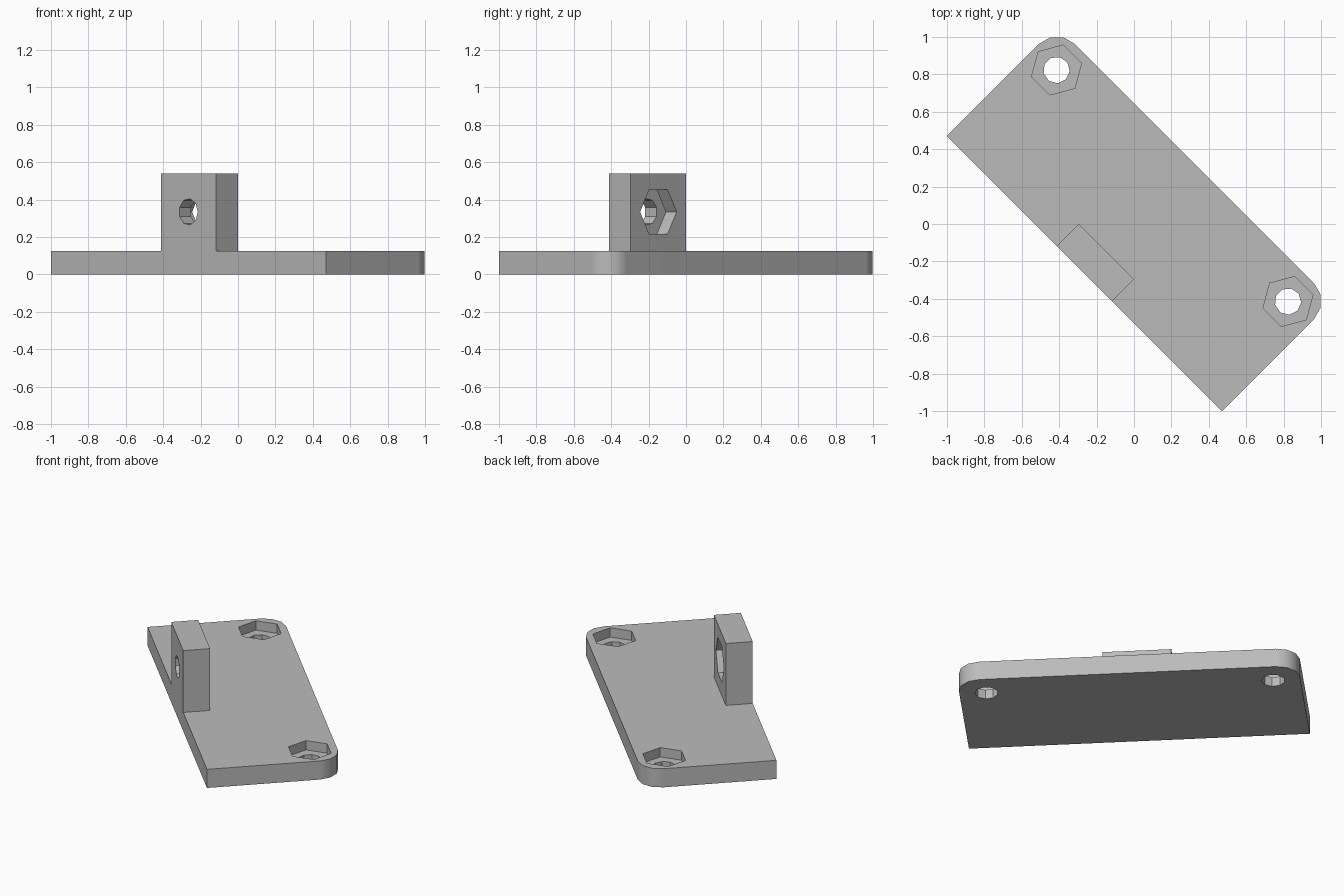
import bpy, bmesh
from math import cos, sin, pi, radians
from mathutils import Matrix, Vector

cube = bpy.data.objects.get("Cube")
if cube:
    bpy.data.objects.remove(cube, do_unlink=True)

grey = bpy.data.materials.new("plain grey")
grey.use_nodes = True
grey.diffuse_color = (0.5, 0.5, 0.5, 1)
grey.node_tree.nodes["Principled BSDF"].inputs["Base Color"].default_value = (0.5, 0.5, 0.5, 1)

HALF_LEN, FRONT, BACK = 1.04, -0.375, 0.457   # plate outline
THICK, TOP = 0.125, 0.54                      # plate and lug heights
LUG_HALF, LUG_BACK, BOLT_Z = 0.209, -0.209, 0.335


def prism(name, outline, height, matrix=Matrix()):
    """Extrude a flat outline upward, then place it with a matrix."""
    bm = bmesh.new()
    base = bm.faces.new([bm.verts.new((x, y, 0)) for x, y in outline])
    grown = bmesh.ops.extrude_face_region(bm, geom=[base])["geom"]
    bmesh.ops.translate(bm, vec=(0, 0, height),
                        verts=[v for v in grown if isinstance(v, bmesh.types.BMVert)])
    bmesh.ops.recalc_face_normals(bm, faces=bm.faces)
    bm.transform(matrix)
    mesh = bpy.data.meshes.new(name)
    bm.to_mesh(mesh)
    bm.free()
    mesh.materials.append(grey)
    obj = bpy.data.objects.new(name, mesh)
    bpy.context.collection.objects.link(obj)
    return obj


def ring(radius, sides):
    return [(radius * cos(2 * pi * i / sides), radius * sin(2 * pi * i / sides))
            for i in range(sides)]


def arc(cx, cy, radius, start, segments=3):
    return [(cx + radius * cos(radians(start + 90 * i / segments)),
             cy + radius * sin(radians(start + 90 * i / segments)))
            for i in range(segments + 1)]


def combine(target, tool, operation):
    mod = target.modifiers.new(operation.lower(), "BOOLEAN")
    mod.operation, mod.object, mod.solver = operation, tool, "EXACT"
    bpy.context.view_layer.objects.active = target
    bpy.ops.object.modifier_apply(modifier=mod.name)
    bpy.data.objects.remove(tool, do_unlink=True)


# Base plate with two rounded back corners
R = 0.135
outline = [(-HALF_LEN, FRONT), (HALF_LEN, FRONT)]
outline += arc(HALF_LEN - R, BACK - R, R, 0)
outline += arc(R - HALF_LEN, BACK - R, R, 90)
bracket = prism("mounting_bracket", outline, THICK)

# Upright lug, flush with the front edge
lug = prism("upright_lug", [(-LUG_HALF, FRONT), (LUG_HALF, FRONT),
                            (LUG_HALF, LUG_BACK), (-LUG_HALF, LUG_BACK)],
            TOP - 0.05, Matrix.Translation((0, 0, 0.05)))
combine(bracket, lug, "UNION")

# Bolt holes with hexagonal nut pockets: each place has its mouth and pocket depth
places = [(Matrix.Translation((s * 0.875, 0.289, THICK)), 0.0625) for s in (-1, 1)]
places.append((Matrix.Translation((0, LUG_BACK, BOLT_Z)) @ Matrix.Rotation(-pi / 2, 4, "X"), 0.08))
for mouth, depth in places:
    for name, shape, reach in (("nut_pocket", ring(0.138, 6), depth),
                               ("bolt_hole", ring(0.071, 9), 0.25)):
        cutter = prism(name, shape, reach + 0.05,
                       mouth @ Matrix.Translation(Vector((0, 0, -reach))))
        combine(bracket, cutter, "DIFFERENCE")

# Turn the part to its diagonal position
bracket.data.transform(Matrix.Rotation(-pi / 4, 4, "Z"))

# Soft rounded corners, crisp edges elsewhere
bpy.ops.object.select_all(action="DESELECT")
bracket.select_set(True)
bpy.context.view_layer.objects.active = bracket
bpy.ops.object.shade_smooth_by_angle(angle=radians(35))
weighted = bracket.modifiers.new("flat sides", "WEIGHTED_NORMAL")
weighted.keep_sharp = True
